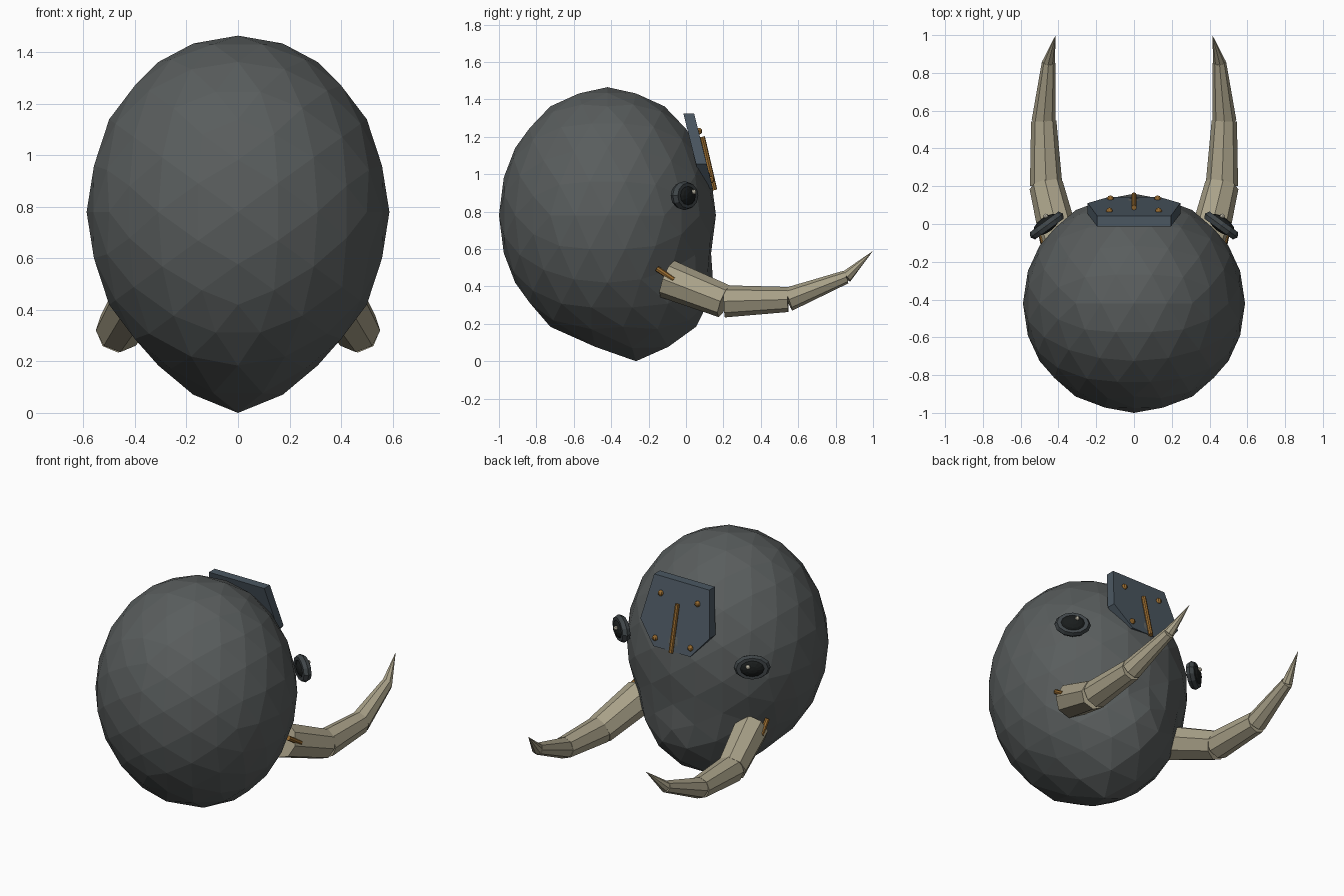
import bpy, bmesh, math
from mathutils import Vector, Matrix

if "Cube" in bpy.data.objects:
    bpy.data.objects.remove(bpy.data.objects["Cube"])


def material(name, rgb):
    m = bpy.data.materials.new(name)
    m.diffuse_color = (*rgb, 1)
    m.use_nodes = True
    m.node_tree.nodes["Principled BSDF"].inputs["Base Color"].default_value = m.diffuse_color
    return m


HIDE = material("hide", (0.10, 0.11, 0.11))
IVORY = material("ivory", (0.40, 0.36, 0.25))
COPPER = material("copper", (0.32, 0.15, 0.03))
SLATE = material("slate", (0.07, 0.095, 0.12))
RIM = material("eye_rim", (0.05, 0.06, 0.065))
BLACK = material("black", (0.01, 0.012, 0.012))
GLINT = material("glint", (0.5, 0.47, 0.38))


def finish(name, bm, mat):
    mesh = bpy.data.meshes.new(name)
    bm.to_mesh(mesh)
    bm.free()
    obj = bpy.data.objects.new(name, mesh)
    mesh.materials.append(mat)
    bpy.context.collection.objects.link(obj)
    return obj


def add_cone(bm, a, b, r1, r2, sides):
    a, b = Vector(a), Vector(b)
    rot = (b - a).to_track_quat('Z', 'Y').to_matrix().to_4x4()
    bmesh.ops.create_cone(bm, cap_ends=True, segments=sides, radius1=r1, radius2=r2,
                          depth=(b - a).length,
                          matrix=Matrix.Translation((a + b) / 2) @ rot)


def ball(name, matrix, mat, u=10, v=6):
    bm = bmesh.new()
    bmesh.ops.create_uvsphere(bm, u_segments=u, v_segments=v, radius=1, matrix=matrix)
    return finish(name, bm, mat)


# head: faceted ball stretched upright, chin pulled down and forward
bm = bmesh.new()
bmesh.ops.create_icosphere(bm, subdivisions=3, radius=1,
                           matrix=Matrix.Rotation(-math.atan2(1, (1 + 5 ** 0.5) / 2), 4, 'Y'))
chin = Vector((0, 0.33, -0.944))
for vert in bm.verts:
    p = vert.co.copy()
    push = max(0, p.dot(chin) - 0.63) / 0.37
    drop = 0.095 * max(0, -p.z) ** 12
    vert.co = (0.588 * p.x, -0.42 + 0.58 * p.y + 0.18 * push, 0.78 + 0.685 * p.z - drop)
finish("head", bm, HIDE)

# tusks with a copper pin at the root, eyes
tusk_path = [(0.39, -0.10, 0.44), (0.465, 0.205, 0.32), (0.478, 0.545, 0.33),
             (0.452, 0.855, 0.45), (0.415, 1.0, 0.59)]
tusk_radii = [(0.105, 0.09), (0.086, 0.067), (0.064, 0.036), (0.034, 0.0)]
for s, side in ((1, "right"), (-1, "left")):
    path = [(s * x, y, z) for x, y, z in tusk_path]
    bm = bmesh.new()
    for a, b, (r1, r2) in zip(path, path[1:], tusk_radii):
        add_cone(bm, a, b, r1, r2, 8)
    bmesh.ops.remove_doubles(bm, verts=bm.verts, dist=0.0001)
    finish(side + "_tusk", bm, IVORY)

    bm = bmesh.new()
    add_cone(bm, (s * 0.465, -0.155, 0.495), (s * 0.487, -0.065, 0.435), 0.015, 0.015, 8)
    finish(side + "_tusk_pin", bm, COPPER)

    normal = Vector((s * 0.59, 0.81, 0)).normalized()
    up = Vector((0, 0, 1))
    frame = Matrix((up.cross(normal), up, normal)).transposed().to_4x4()
    frame = Matrix.Translation((s * 0.462, -0.008, 0.885)) @ frame
    bpy.ops.mesh.primitive_torus_add(major_segments=12, minor_segments=6,
                                     major_radius=0.08, minor_radius=0.027)
    rim = bpy.context.object
    rim.name = side + "_eye_rim"
    rim.data.materials.append(RIM)
    rim.matrix_world = frame @ Matrix.Diagonal((1, 0.73, 1, 1))
    ball(side + "_eye", frame @ Matrix.Translation((0, 0, 0.005))
         @ Matrix.Diagonal((0.08, 0.058, 0.04, 1)), BLACK, 12, 8)
    ball(side + "_eye_glint", frame @ Matrix.Translation((s * 0.025, 0.02, 0.042))
         @ Matrix.Scale(0.014, 4), GLINT, 8, 6)

# forehead plate: a tapered shield leaning with the brow
bm = bmesh.new()
outline = [(0.195, 1.325), (0.245, 1.055), (0.13, 0.92)]
outline += [(-x, z) for x, z in reversed(outline)]


def plate_y(z):
    return 0.043 + (1.325 - z) * 0.25


rings = [[bm.verts.new((x, plate_y(z) - depth, z)) for x, z in outline] for depth in (0, 0.057)]
bm.faces.new(rings[0])
bm.faces.new(rings[1][::-1])
for i in range(6):
    j = (i + 1) % 6
    bm.faces.new((rings[0][i], rings[1][i], rings[1][j], rings[0][j]))
bmesh.ops.recalc_face_normals(bm, faces=bm.faces)
finish("forehead_plate", bm, SLATE)

# rivets and central bar on the plate
for i, (x, z) in enumerate([(-0.13, 1.23), (0.13, 1.23), (-0.125, 0.97), (0.125, 0.97)]):
    ball(f"plate_rivet_{i + 1}", Matrix.Translation((x, plate_y(z) + 0.002, z))
         @ Matrix.Scale(0.018, 4), COPPER, 8, 6)
bm = bmesh.new()
add_cone(bm, (0, plate_y(1.2) + 0.013, 1.2), (0, plate_y(0.915) + 0.008, 0.915), 0.014, 0.014, 8)
finish("plate_bar", bm, COPPER)
